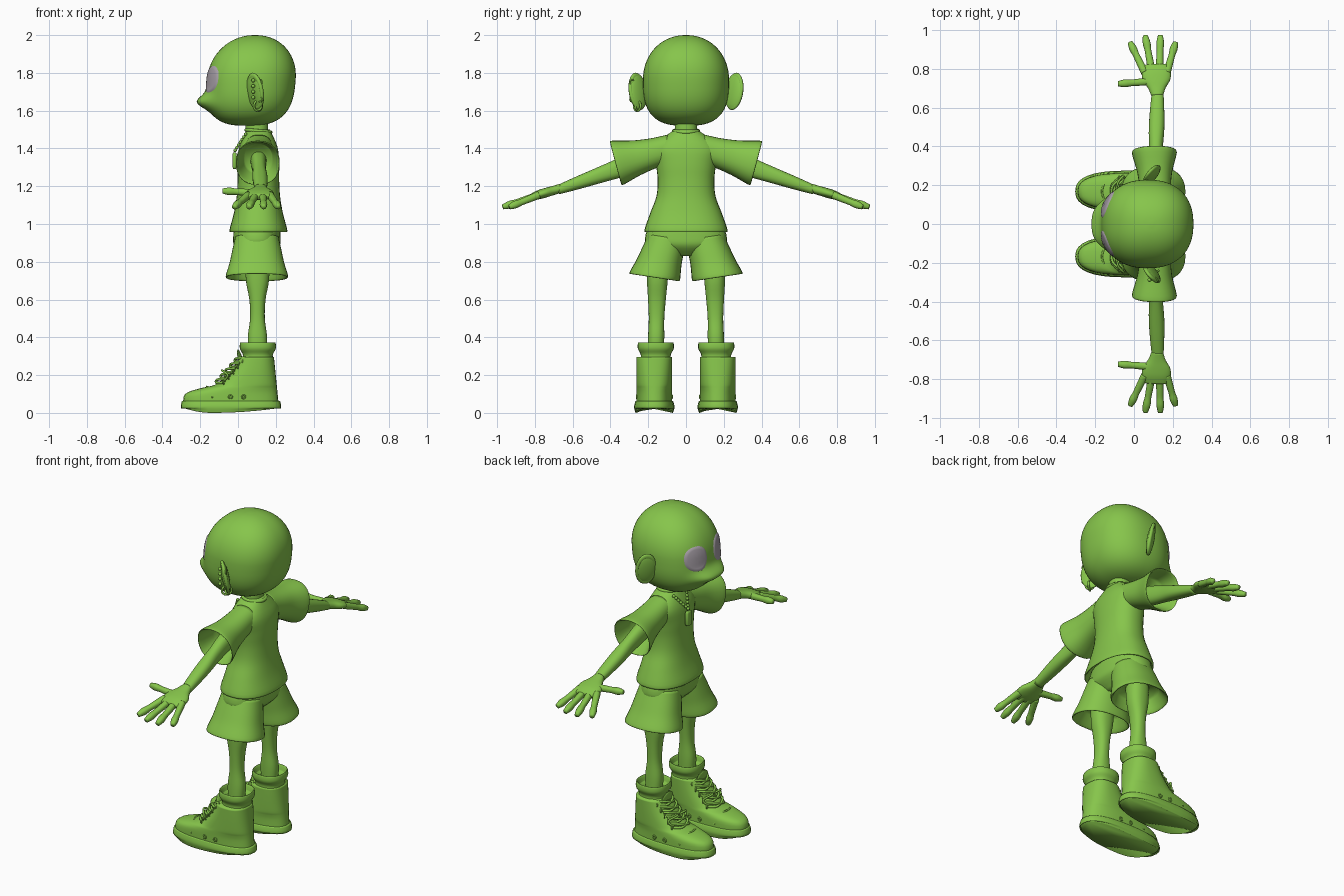
import bpy, bmesh, math
from mathutils import Vector
from mathutils.bvhtree import BVHTree

cube = bpy.data.objects.get("Cube")
if cube:
    bpy.data.objects.remove(cube, do_unlink=True)

QUARTER = math.pi / 2


def material(name, red, green, blue):
    mat = bpy.data.materials.new(name)
    mat.use_nodes = True
    colour = (red, green, blue, 1)
    mat.diffuse_color = colour
    mat.node_tree.nodes["Principled BSDF"].inputs["Base Color"].default_value = colour
    return mat


leaf_green = material("leaf green", .24, .56, .07)
eye_grey = material("eye grey", .4, .36, .4)


def finish(name, bm, mat):
    mesh = bpy.data.meshes.new(name)
    bm.to_mesh(mesh)
    bm.free()
    for polygon in mesh.polygons:
        polygon.use_smooth = True
    mesh.materials.append(mat)
    obj = bpy.data.objects.new(name, mesh)
    bpy.context.collection.objects.link(obj)
    return obj


def spline(rows, steps):
    """Smooth in-between rows through the given rows."""
    result = []
    last = len(rows) - 1
    for i in range(last):
        quad = rows[max(0, i - 1)], rows[i], rows[i + 1], rows[min(last, i + 2)]
        for step in range(steps):
            t = step / steps
            result.append([b + t / 2 * (c - a + t * (2*a - 5*b + 4*c - d + t * (3*(b - c) + d - a)))
                           for a, b, c, d in zip(*quad)])
    return result + [list(rows[last])]


def rounded(angle, power):
    """Point on a unit circle that is squared off by the power."""
    return [math.copysign(abs(value) ** (2 / power), value)
            for value in (math.cos(angle), math.sin(angle))]


def loft(name, rows, direction=(0, 0, 1), power=2.3, sides=32, warp=None):
    """Skin rows of (x, y, z, half size, half size) set square to a direction."""
    axis = Vector(direction).normalized()
    reference = Vector((1, 0, 0)) if abs(axis.x) < .9 else Vector((0, 1, 0))
    across = (reference - axis * reference.dot(axis)).normalized()
    along = axis.cross(across)
    bm = bmesh.new()
    rings = []
    for x, y, z, first, second in spline(rows, 4):
        ring_verts = []
        for k in range(sides):
            u, v = rounded(math.tau * k / sides, power)
            point = Vector((x, y, z)) + across * first * u + along * second * v
            if warp:
                warp(point)
            ring_verts.append(bm.verts.new(point))
        rings.append(ring_verts)
    for low, high in zip(rings, rings[1:]):
        for k in range(sides):
            bm.faces.new((low[k - 1], low[k], high[k], high[k - 1]))
    bm.faces.new(rings[0])
    bm.faces.new(rings[-1])
    bmesh.ops.recalc_face_normals(bm, faces=bm.faces)
    return finish(name, bm, leaf_green)


def tube(name, start, end, depths, widths=None, normal=None, hollow=False, **options):
    """Loft with evenly spaced sections; a hollow one folds inward at its end."""
    start, end = Vector(start), Vector(end)
    widths = widths or depths
    count = len(depths) - 1
    rows = [(*start.lerp(end, i / count), depth, width)
            for i, (depth, width) in enumerate(zip(depths, widths))]
    if hollow:
        for row, shrink in ((rows[-1], .92), (rows[-2], .8)):
            rows.append((*row[:3], row[3] * shrink, row[4] * shrink))
    return loft(name, rows, normal or end - start, **options)


def style(name, size):
    obj = bpy.context.object
    obj.name, obj.scale = name, size
    obj.data.materials.append(leaf_green)
    bpy.ops.object.shade_smooth()
    return obj


def ball(name, location, size, rotation=(0, 0, 0)):
    bpy.ops.mesh.primitive_uv_sphere_add(segments=20, ring_count=12, location=location, rotation=rotation)
    style(name, size)


def ring(name, location, radius, thickness, rotation=(0, 0, 0), size=(1, 1, 1)):
    bpy.ops.mesh.primitive_torus_add(major_radius=radius, minor_radius=thickness, major_segments=28,
                                     minor_segments=8, location=location, rotation=rotation)
    style(name, size)


def cord(name, points, thickness):
    curve = bpy.data.curves.new(name, "CURVE")
    curve.dimensions = "3D"
    curve.bevel_depth = thickness
    curve.bevel_resolution = 2
    curve.use_fill_caps = True
    line = curve.splines.new("POLY")
    path = spline(points, 5)
    line.points.add(len(path) - 1)
    for point, position in zip(line.points, path):
        point.co = (*position, 1)
    curve.materials.append(leaf_green)
    bpy.context.collection.objects.link(bpy.data.objects.new(name, curve))


# Head: a squared-off egg with a fuller jaw and a rounded muzzle
def push_muzzle(point):
    if point.x < .05:
        bump = math.exp(-((point.z - 1.645) / .04) ** 2 - (point.y / .13) ** 4)
        point.x -= .055 * bump * min(1, (.05 - point.x) / .15)


head_rows = []
for i in range(25):
    height = -math.cos(math.pi * (i + .3) / 24.6)
    power = 2.8 if height < 0 else 2.1
    radius = (1 - abs(height) ** power) ** (1 / power)
    head_rows.append((.07 + .02 * height, 0, 1.76 + .24 * height, .235 * radius, .228 * radius))
head = loft("head", head_rows, sides=64, warp=push_muzzle)
face = BVHTree.FromPolygons([v.co for v in head.data.vertices],
                            [p.vertices[:] for p in head.data.polygons])


# Eyes: thin plates that follow the face
def build_eye(name, side):
    bm = bmesh.new()
    rings = []
    for i in range(1, 9):
        loop = []
        for k in range(32):
            u, v = rounded(math.tau * k / 32, 2.3)
            aim = Vector((-1, side * (.1 + .07 * u * i / 8), 1.767 + .073 * v * i / 8))
            hit, normal, _, _ = face.ray_cast(aim, Vector((1, 0, 0)))
            loop.append(bm.verts.new(hit + normal * (.005 if i < 8 else -.002)))
        rings.append(loop)
    for inner, outer in zip(rings, rings[1:]):
        for k in range(32):
            bm.faces.new((inner[k], outer[k], outer[k - 1], inner[k - 1]))
    centre = bm.faces.new(rings[0])
    bmesh.ops.recalc_face_normals(bm, faces=bm.faces)
    bm.normal_update()
    if centre.normal.x > 0:
        bmesh.ops.reverse_faces(bm, faces=bm.faces)
    finish(name, bm, eye_grey)


# Neck, shirt and shorts seat
tube("neck", (.1, 0, 1.42), (.1, 0, 1.56), [.07, .06, .06])
tube("shirt", (.108, 0, 1.5), (.108, 0, .968), [.06, .1, .11, .11, .115, .13, .153],
     [.06, .17, .16, .15, .157, .19, .22], hollow=True)
ring("collar", (.108, 0, 1.492), .065, .01, (0, .1, 0))
tube("shorts_seat", (.1, 0, .99), (.1, 0, .83), [.12, .125, .12, .07], [.195, .215, .2, .06])

# Pendant on a bead chain
bpy.ops.mesh.primitive_cube_add(size=1, location=(-.018, 0, 1.335))
style("pendant", (.022, .045, .085)).modifiers.new("rounding", "BEVEL").width = .12
for i in range(-6, 7):
    drop = 1 - abs(i) / 6
    ball("necklace_bead", (.04 - .055 * drop, i * .01, 1.475 - .085 * drop), (.009, .009, .009))

for name, side in (("left", -1), ("right", 1)):
    def at(x, y, z):
        return Vector((x, side * y, z))

    build_eye(name + "_eye", side)

    # Sleeve, arm and palm
    tube(name + "_sleeve", at(.11, .08, 1.4), at(.105, .36, 1.325),
         [.075, .08, .09, .115], [.075, .08, .095, .12], hollow=True)
    tube(name + "_arm", at(.107, .2, 1.35), at(.122, .68, 1.18),
         [.045, .04, .036, .04, .037, .03], [.055, .055, .047, .04, .033, .024])
    tube(name + "_palm", at(.12, .66, 1.19), at(.113, .82, 1.143),
         [.03, .045, .07, .074, .06], [.024, .024, .025, .024, .016])

    # Digits with slightly flared tips
    digits = [("thumb", at(.09, .735, 1.165), at(-.082, .722, 1.175))]
    for i, label in enumerate(("index", "middle", "ring", "little")):
        reach = .97 if label in ("middle", "ring") else .935
        digits.append((label, at(.055 + .038 * i, .78, 1.153), at(-.02 + .078 * i, reach, 1.09)))
    for label, base, tip in digits:
        tube(f"{name}_{label}_digit", base, tip, [.02, .019, .018, .017, .02, .013], sides=16)

    # Shorts leg, bare leg and rolled sock
    tube(name + "_shorts_leg", at(.1, .1, .93), at(.1, .165, .725), [.115, .13, .145, .165],
         [.1, .11, .12, .135], normal=at(0, .15, -1), hollow=True)
    tube(name + "_leg", at(.103, .15, .8), at(.103, .16, .3), [.063, .061, .043, .039, .051, .046],
         [.06, .055, .047, .041, .043, .042])
    tube(name + "_sock", at(.105, .16, .25), at(.105, .16, .37), [.08, .08, .08, .095, .094],
         hollow=True)

    # Shoe upper, narrowing upward from toe to ankle
    shoe_rows = []
    for z, toe in zip((.04, .1, .13, .15, .2, .25, .295), (-.29, -.28, -.2, -.12, -.06, -.02, .005)):
        heel = .22 - .1 * z
        shoe_rows.append((*at((toe + heel) / 2, .168, z), (heel - toe) / 2, .095))
    loft(name + "_shoe", shoe_rows, power=2.5)

    # Sole with a lifted toe and heel
    def lift(point):
        if point.z < .02:
            bend = point.x + .14
            point.z += bend * bend * (1.2 if bend < 0 else .2)

    tube(name + "_sole", at(-.037, .168, 0), at(-.037, .168, .062), [.255, .266, .26],
         [.1, .107, .1], power=2.5, warp=lift)
    ball(name + "_tongue", at(.012, .168, .285), (.012, .055, .052), (0, -.25, 0))
    cord(name + "_toe_seam", [at(-.165 + .03 * abs(u), .168 + .09 * u, .139 - .06 * u ** 4)
                              for u in (-1, -.7, 0, .7, 1)], .005)

    # Crossed laces, eyelets, bow and vents
    for across in (-1, 1):
        def on_shoe(x, offset, z):
            return at(x, .168 + across * offset, z)

        for i in range(5):
            x, z = -.108 + .025 * i, .16 + .028 * i
            cord(name + "_lace", [on_shoe(x + .03, -.066, z), on_shoe(x - .006, -.03, z),
                                  on_shoe(x, .03, z + .016), on_shoe(x + .045, .066, z + .02)], .007)
            ring(name + "_eyelet", on_shoe(x + .036, .07, z), .009, .004,
                 (QUARTER, 0, -side * across))
        cord(name + "_bow", [on_shoe(-.06, 0, .21), on_shoe(-.085, .04, .225), on_shoe(-.055, .08, .2),
                             on_shoe(-.075, .06, .17), on_shoe(-.065, 0, .205)], .006)
        for x in (-.04, .03):
            ring(name + "_vent", on_shoe(x, .094, .085), .009, .004, (QUARTER, 0, 0))

    # Ear with a raised rim, leaning outward
    lean, turn = side * -.18, side * .85
    ball(name + "_ear", at(.092, .252, 1.7), (.06, .021, .094), (lean, 0, turn))
    ring(name + "_ear_rim", at(.092, .255, 1.702), .05, .011, (QUARTER + lean, 0, turn), (1, 1.65, 1))

# Earrings on the left ear
for i in range(4):
    z = 1.67 + .03 * i
    ball("ear_stud", (.08, -.288, z), (.01, .01, .01))
    ring("ear_hoop", (.118, -.285, z - .01), .014, .004, (0, QUARTER, .6))
for radius, turn in ((.027, .7), (.022, -.5)):
    ring("lobe_earring", (.105, -.258, 1.625), radius, .006, (QUARTER, 0, turn))
